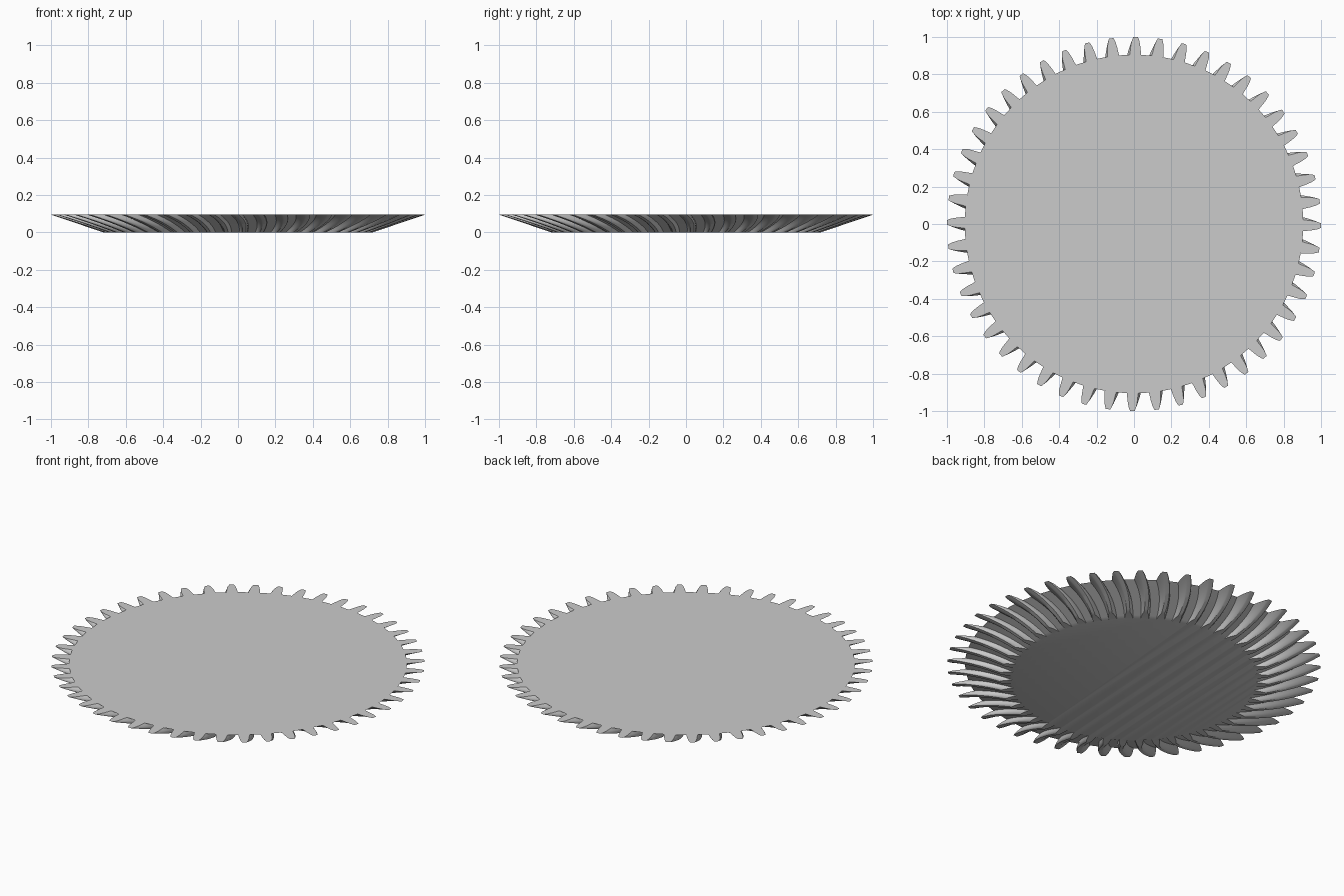
import bpy, bmesh, math

# Remove the default cube
cube = bpy.data.objects.get("Cube")
if cube:
    bpy.data.objects.remove(cube, do_unlink=True)

TEETH = 48
HEIGHT = 0.095
SMALL = 0.72                      # bottom size relative to the top
LAYERS = 12
PHASE = math.radians(-0.5)
TWIST = math.radians(3.0)         # spiral from top to bottom
BULGE = math.radians(1.0)         # curve of the tooth trace

# Half tooth flank: (radius, half angle in degrees), root to tip
FLANK = [(0.905, 1.95), (0.925, 1.75), (0.95, 1.55), (0.975, 1.25), (0.99, 0.95), (1.0, 0.7)]
TOOTH = [(r, -a) for r, a in FLANK] + [(r, a) for r, a in reversed(FLANK)]

grey = bpy.data.materials.new("steel grey")
grey.use_nodes = True
grey.diffuse_color = (0.6, 0.6, 0.6, 1)
grey.node_tree.nodes["Principled BSDF"].inputs["Base Color"].default_value = (0.6, 0.6, 0.6, 1)


def ring(bm, t):
    """One toothed outline; t runs from 0 at the bottom to 1 at the top."""
    scale = SMALL + (1 - SMALL) * t
    turn = PHASE + TWIST * (1 - t) + BULGE * 4 * t * (1 - t)
    verts = []
    for i in range(TEETH):
        centre = math.tau * i / TEETH + turn
        for r, a in TOOTH:
            ang = centre + math.radians(a)
            verts.append(bm.verts.new((r * scale * math.cos(ang), r * scale * math.sin(ang), HEIGHT * t)))
    return verts


# Spiral bevel gear: stacked outlines with flat caps
bm = bmesh.new()
rings = [ring(bm, k / LAYERS) for k in range(LAYERS + 1)]
count = len(rings[0])
for low, high in zip(rings, rings[1:]):
    for i in range(count):
        j = (i + 1) % count
        bm.faces.new((low[i], low[j], high[j], high[i]))
bm.faces.new(rings[-1])
bm.faces.new(list(reversed(rings[0])))
mesh = bpy.data.meshes.new("bevel_gear")
bm.to_mesh(mesh)
bm.free()
mesh.materials.append(grey)
gear = bpy.data.objects.new("bevel_gear", mesh)
bpy.context.collection.objects.link(gear)

# Smooth flanks, sharp caps and tooth tips
bpy.ops.object.select_all(action="DESELECT")
gear.select_set(True)
bpy.context.view_layer.objects.active = gear
bpy.ops.object.shade_smooth_by_angle(angle=math.radians(30))
